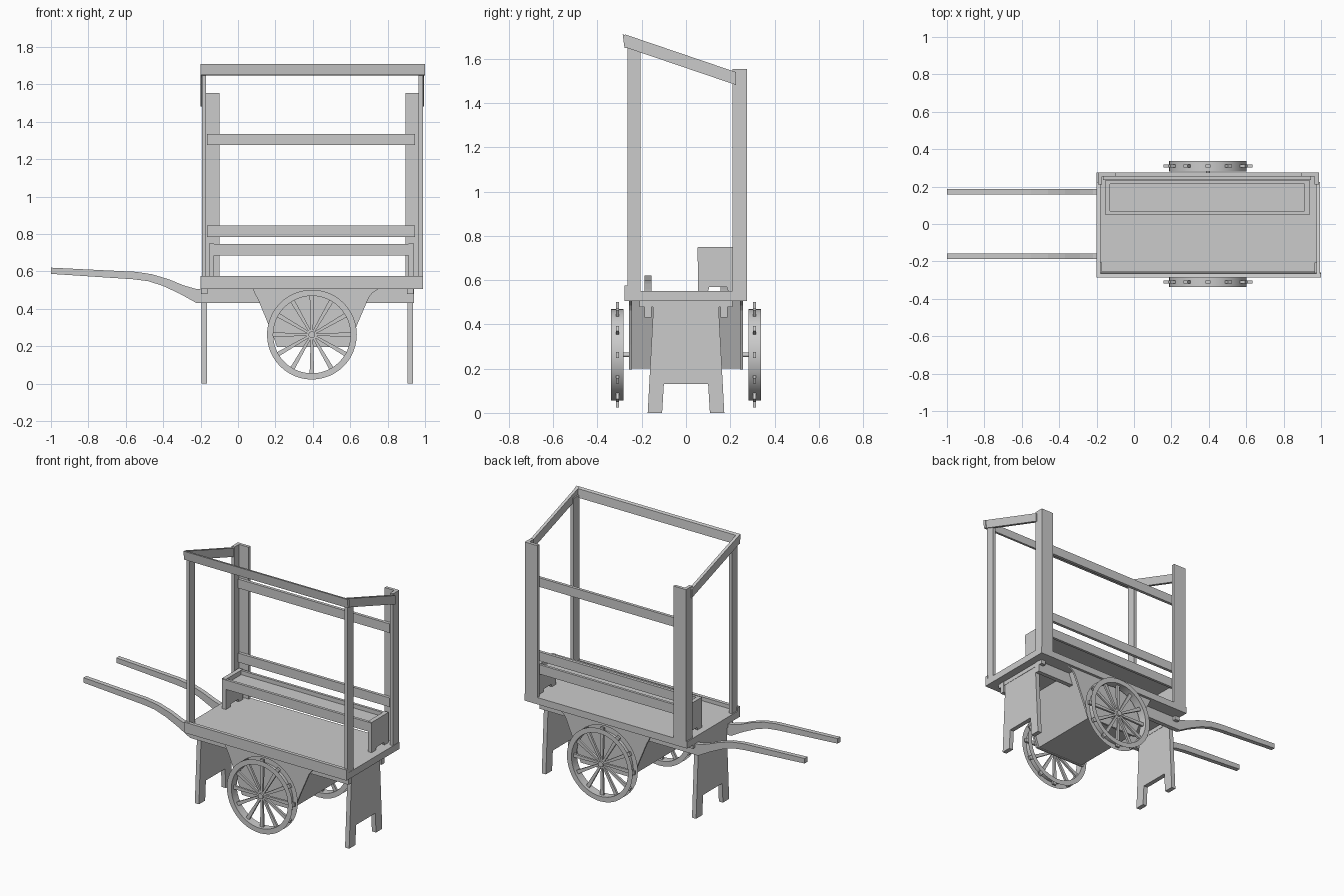
import bpy, bmesh, math
from mathutils import Vector

if "Cube" in bpy.data.objects:
    bpy.data.objects.remove(bpy.data.objects["Cube"])


def finish(name, bm, fix=True):
    if fix:
        bmesh.ops.recalc_face_normals(bm, faces=bm.faces)
    me = bpy.data.meshes.new(name)
    bm.to_mesh(me)
    bm.free()
    ob = bpy.data.objects.new(name, me)
    bpy.context.collection.objects.link(ob)
    return ob


def prism(name, pts, axis, a, b):
    """Extrude a profile along x (points are y,z) or y (points are x,z)."""
    place = (lambda p, d: (d, *p)) if axis == 'x' else (lambda p, d: (p[0], d, p[1]))
    bm = bmesh.new()
    lo = [bm.verts.new(place(p, a)) for p in pts]
    hi = [bm.verts.new(place(p, b)) for p in pts]
    bm.faces.new(lo)
    bm.faces.new(hi[::-1])
    for i in range(len(pts)):
        j = (i + 1) % len(pts)
        bm.faces.new((lo[i], lo[j], hi[j], hi[i]))
    return finish(name, bm)


def box(name, x0, x1, y0, y1, z0, z1):
    return prism(name, [(x0, z0), (x1, z0), (x1, z1), (x0, z1)], 'y', y0, y1)


# Deck with raised front lip
box("deck", -0.2, 0.99, -0.255, 0.275, 0.505, 0.55)
box("deck_front_lip", -0.2, 0.99, -0.278, -0.255, 0.505, 0.575)

# Corner posts and sloping roof rails, one set per end
slope = [(-0.275, 1.71), (-0.275, 1.652), (0.225, 1.482), (0.225, 1.54)]
for side, out, s in (("left", -0.193, 1), ("right", 0.988, -1)):
    def span(d0, d1):
        return sorted((out + s * d0, out + s * d1))
    box(side + "_front_post", *span(0, 0.022), -0.265, -0.205, 0.55, 1.665)
    box(side + "_rear_post_side", *span(0, 0.022), 0.21, 0.255, 0.55, 1.555)
    box(side + "_rear_post_back", *span(0, 0.093), 0.255, 0.275, 0.55, 1.555)
    prism(side + "_roof_rail", slope, 'x', *span(-0.007, 0.013))

# Front roof beam, slightly tilted, and rear rails
prism("front_roof_beam", [(-0.286, 1.71), (-0.265, 1.705), (-0.26, 1.648), (-0.278, 1.65)],
      'x', -0.2, 1.0)
box("rear_rail_upper", -0.165, 0.945, 0.235, 0.255, 1.275, 1.335)
box("rear_rail_lower", -0.165, 0.945, 0.235, 0.255, 0.785, 0.845)

# Display bench on the deck
end = [(0.055, 0.55), (0.10, 0.55), (0.105, 0.568), (0.185, 0.568), (0.19, 0.55),
       (0.232, 0.55), (0.232, 0.75), (0.055, 0.75)]
prism("bench_end_left", end, 'x', -0.155, -0.127)
prism("bench_end_right", end, 'x', 0.912, 0.94)
box("bench_front_board", -0.155, 0.94, 0.052, 0.07, 0.685, 0.747)
box("bench_back_board", -0.127, 0.912, 0.215, 0.232, 0.685, 0.747)
box("bench_shelf", -0.127, 0.912, 0.07, 0.215, 0.70, 0.72)

# Curved handles running on as chassis beams
top = [(-1, 0.62), (-0.55, 0.598), (-0.46, 0.585), (-0.37, 0.558), (-0.29, 0.525), (-0.22, 0.505),
       (0.94, 0.505)]
bottom = [(0.94, 0.43), (-0.22, 0.43), (-0.31, 0.48), (-0.40, 0.522), (-0.48, 0.548),
          (-0.56, 0.558), (-1, 0.587)]
for side, y in (("front", -0.172), ("rear", 0.172)):
    prism(side + "_handle", top + bottom, 'y', y - 0.015, y + 0.015)

# Leg panels with a foot cutout and their cross bars
half = [(0.15, 0.48), (0.15, 0.43), (0.173, 0), (0.108, 0), (0.1, 0.13)]
panel = half + [(-y, z) for y, z in half[::-1]]
for side, x in (("left", -0.195), ("right", 0.905)):
    prism(side + "_leg_panel", panel, 'x', x, x + 0.03)
    box(side + "_cross_bar", x - 0.002, x + 0.032, -0.21, 0.21, 0.478, 0.505)

# Hanging trough with side plates carrying the axle
plate = [(0.08, 0.505), (0.093, 0.475), (0.107, 0.45), (0.165, 0.31), (0.21, 0.195),
         (0.59, 0.195), (0.635, 0.31), (0.70, 0.462), (0.718, 0.485), (0.75, 0.505)]
trough = [(0.12, 0.505), (0.225, 0.2), (0.575, 0.2), (0.69, 0.505)]
prism("trough", trough, 'y', -0.245, 0.245)
for side, y in (("front", -0.258), ("rear", 0.245)):
    prism(side + "_axle_plate", plate, 'y', y, y + 0.013)


# Open-tread spoked wheels
CX, CZ, N = 0.395, 0.262, 48


def wheel(name, y):
    bm = bmesh.new()
    rings = []
    for r, dy in ((0.24, -0.028), (0.207, -0.028), (0.207, 0.028), (0.24, 0.028)):
        rings.append([bm.verts.new((CX + r * math.cos(2 * math.pi * i / N), y + dy,
                                    CZ + r * math.sin(2 * math.pi * i / N))) for i in range(N)])
    for a, b in zip(rings, rings[1:]):
        for i in range(N):
            j = (i + 1) % N
            f = bm.faces.new((a[i], a[j], b[j], b[i]))
            f.normal_update()
            c = f.calc_center_median()
            # normals face the hub and the two outer sides
            want = Vector((CX - c.x, 0, CZ - c.z)) if a is rings[1] else Vector((0, c.y - y, 0))
            if f.normal.dot(want) < 0:
                f.normal_flip()
    rim = finish(name + "_rim", bm, fix=False)
    rim.data.polygons.foreach_set("use_smooth", [k // N == 1 for k in range(3 * N)])
    for k in range(12):
        a = k * math.pi / 6
        c, s = math.cos(a), math.sin(a)
        pts = [(0.01, -0.006), (0.238, -0.013), (0.238, 0.013), (0.01, 0.006)]
        prism(f"{name}_spoke_{k + 1}", [(CX + r * c - t * s, CZ + r * s + t * c) for r, t in pts],
              'y', y - 0.007, y + 0.007)
    hub = [(CX + 0.018 * math.cos(i * math.pi / 8), CZ + 0.018 * math.sin(i * math.pi / 8))
           for i in range(16)]
    prism(name + "_hub", hub, 'y', y - 0.02, y + 0.02)


wheel("front_wheel", -0.31)
wheel("rear_wheel", 0.31)
axle = [(CX + 0.01 * math.cos(i * math.pi / 6), CZ + 0.01 * math.sin(i * math.pi / 6))
        for i in range(12)]
prism("axle", axle, 'y', -0.325, 0.325)
